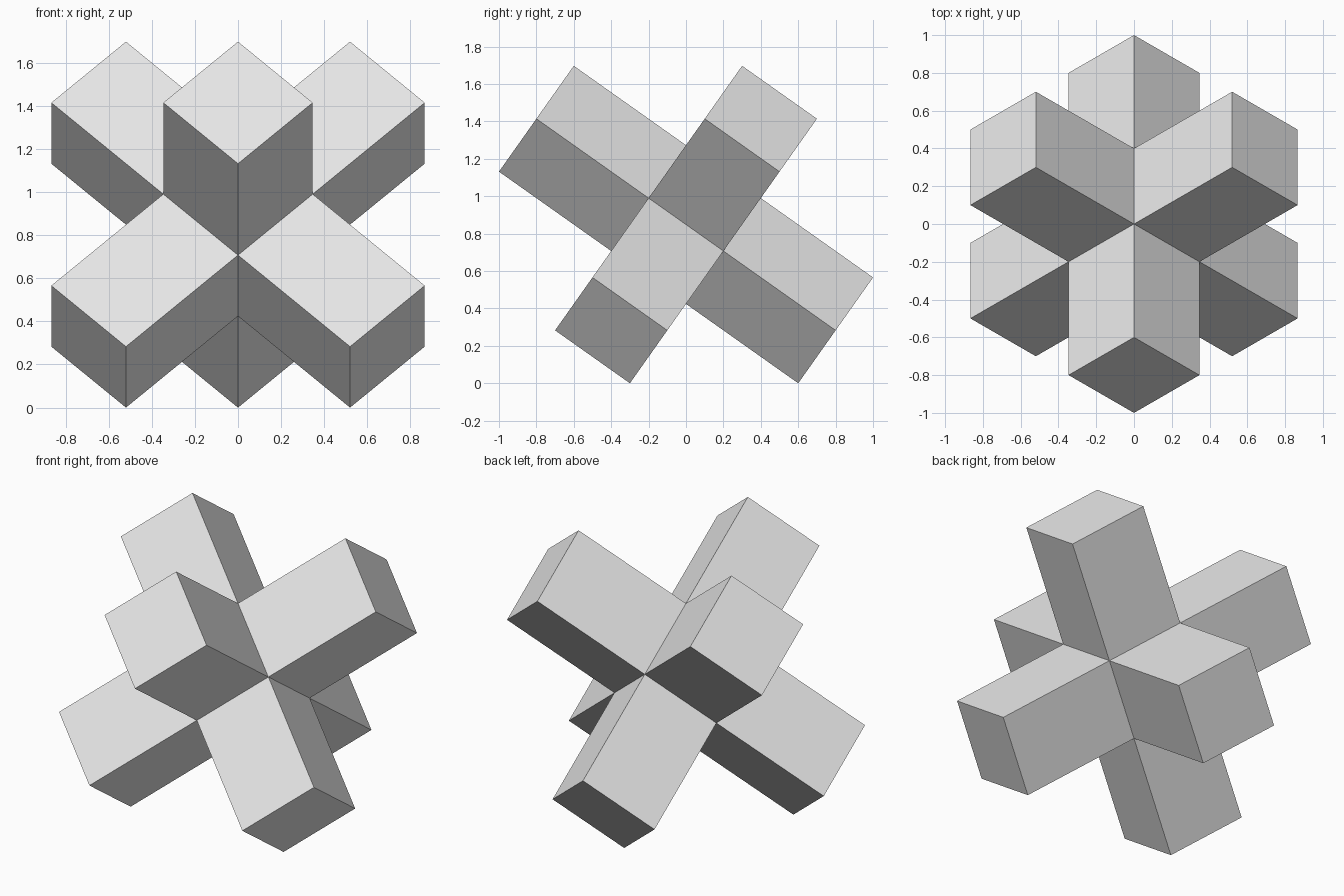
import bpy, bmesh
from math import sqrt
from mathutils import Matrix, Vector

default = bpy.data.objects.get("Cube")
if default:
    bpy.data.objects.remove(default, do_unlink=True)

SIDE = 2 / (5 * sqrt(2 / 3))   # width of each square arm
ARM = 1.5 * SIDE               # arm length beyond the core

# Material
grey = bpy.data.materials.new("light grey")
grey.use_nodes = True
colour = (0.8, 0.8, 0.8, 1)
grey.diffuse_color = colour
grey.node_tree.nodes["Principled BSDF"].inputs["Base Color"].default_value = colour

# Core cube with an arm pulled out of each of its six faces
bm = bmesh.new()
bmesh.ops.create_cube(bm, size=SIDE)
bm.normal_update()
for face in list(bm.faces):
    normal = face.normal.copy()
    tip = bmesh.ops.extrude_discrete_faces(bm, faces=[face])["faces"][0]
    bmesh.ops.translate(bm, verts=tip.verts, vec=normal * ARM)
bmesh.ops.recalc_face_normals(bm, faces=bm.faces)

# Stand the cross on its body diagonal: three arms up, three down
axes = [Vector(v).normalized() for v in
        ((sqrt(3), 1, sqrt(2)), (-sqrt(3), 1, sqrt(2)), (0, -2, sqrt(2)))]
bm.transform(Matrix(axes).transposed().to_4x4())
lowest = min(v.co.z for v in bm.verts)
bmesh.ops.translate(bm, verts=bm.verts, vec=(0, 0, -lowest))

mesh = bpy.data.meshes.new("six_armed_cross")
bm.to_mesh(mesh)
bm.free()
mesh.materials.append(grey)
cross = bpy.data.objects.new("six_armed_cross", mesh)
bpy.context.collection.objects.link(cross)
